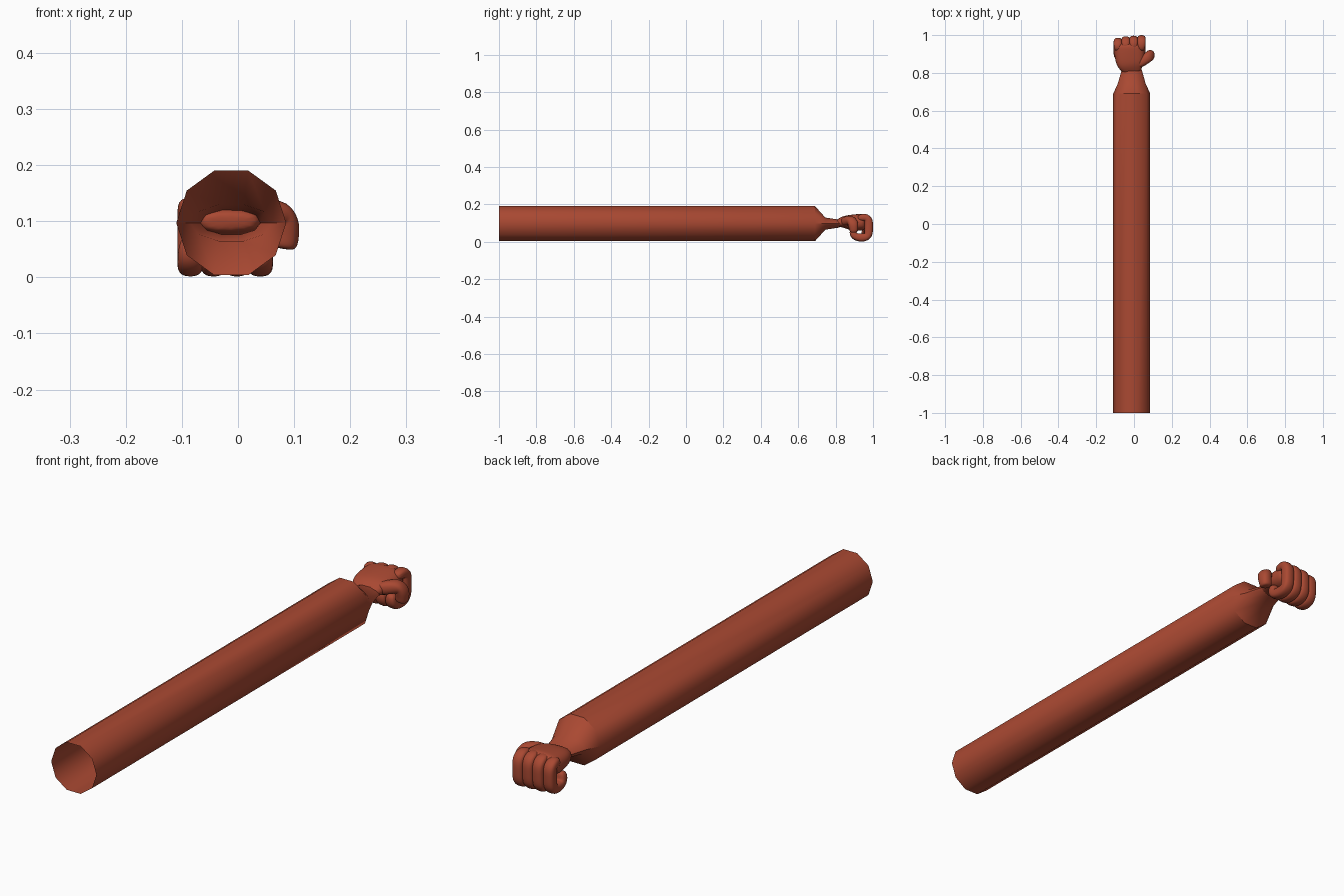
import bpy, bmesh, math
from mathutils import Vector

cube = bpy.data.objects.get("Cube")
if cube:
    bpy.data.objects.remove(cube)

mat = bpy.data.materials.new("brick_red")
mat.use_nodes = True
red = (0.40, 0.066, 0.032, 1)
mat.diffuse_color = red
mat.node_tree.nodes["Principled BSDF"].inputs["Base Color"].default_value = red


def loft(name, stations, ref, sides=12, power=1.0, cap=True, subsurf=0):
    """Skin rings along a path; each station is (x, y, z, half width along ref, half thickness)."""
    bm = bmesh.new()
    pts = [Vector(s[:3]) for s in stations]
    rings = []
    for i, s in enumerate(stations):
        t = (pts[min(i + 1, len(pts) - 1)] - pts[max(i - 1, 0)]).normalized()
        u = (ref - t * ref.dot(t)).normalized()
        v = t.cross(u)
        ring = []
        for k in range(sides):
            a = math.tau * k / sides
            c, d = math.cos(a), math.sin(a)
            c = math.copysign(abs(c) ** power, c)
            d = math.copysign(abs(d) ** power, d)
            ring.append(bm.verts.new(pts[i] + u * c * s[3] + v * d * s[4]))
        rings.append(ring)
    for a, b in zip(rings, rings[1:]):
        for k in range(sides):
            n = (k + 1) % sides
            bm.faces.new((a[k], a[n], b[n], b[k]))
    if cap:
        bm.faces.new(rings[0][::-1])
        bm.faces.new(rings[-1])
    bmesh.ops.recalc_face_normals(bm, faces=bm.faces)
    mesh = bpy.data.meshes.new(name)
    bm.to_mesh(mesh)
    bm.free()
    mesh.materials.append(mat)
    obj = bpy.data.objects.new(name, mesh)
    bpy.context.collection.objects.link(obj)
    if subsurf:
        mod = obj.modifiers.new("smooth", "SUBSURF")
        mod.levels = mod.render_levels = subsurf
    bpy.ops.object.select_all(action="DESELECT")
    obj.select_set(True)
    bpy.context.view_layer.objects.active = obj
    if subsurf:
        bpy.ops.object.shade_smooth()
    else:
        bpy.ops.object.shade_smooth_by_angle(angle=math.radians(40))
    return obj


X, Y = Vector((1, 0, 0)), Vector((0, 1, 0))
CX, CZ = -0.012, 0.097

# Long open ten-sided sleeve with a tapered, flattened cuff
loft("sleeve", [(CX, -1, CZ, 0.098, 0.098), (CX, 0.69, CZ, 0.098, 0.098),
                (CX, 0.745, CZ, 0.073, 0.034), (CX, 0.82, CZ, 0.052, 0.022)],
     X, sides=10, cap=False)

# Palm and back of the hand, widening from the wrist
loft("palm", [(CX, 0.80, 0.098, 0.045, 0.016), (CX, 0.815, 0.100, 0.054, 0.021),
              (-0.018, 0.84, 0.107, 0.073, 0.032), (-0.022, 0.88, 0.103, 0.083, 0.043),
              (-0.024, 0.93, 0.103, 0.083, 0.048), (-0.024, 0.965, 0.108, 0.080, 0.043)],
     X, power=0.75, subsurf=2)

# Four curled fingers, from the little finger to the index finger
for i, name in enumerate(("little", "ring", "middle", "index")):
    x = -0.085 + 0.0415 * i
    tip = (0.968, 0.976, 0.979, 0.982)[i]
    top = (0.126, 0.131, 0.133, 0.133)[i]
    w = 0.0235
    loft(name + "_finger", [(x, 0.915, top - 0.006, w * 0.8, 0.016), (x, tip - 0.022, top, w, 0.023),
                            (x, tip - 0.004, top - 0.014, w, 0.025), (x, tip - 0.005, 0.075, w, 0.023),
                            (x, tip - 0.006, 0.036, w, 0.025), (x, tip - 0.022, 0.022, w, 0.024),
                            (x, 0.915, 0.023, w, 0.023), (x, 0.892, 0.036, w, 0.022),
                            (x, 0.893, 0.075, w * 0.8, 0.018)],
         X, power=0.75, subsurf=2)

# Thumb bent outward, then down against the fist
loft("thumb", [(0.015, 0.835, 0.106, 0.018, 0.022), (0.05, 0.862, 0.112, 0.026, 0.027),
               (0.077, 0.886, 0.115, 0.030, 0.026), (0.087, 0.893, 0.098, 0.029, 0.025),
               (0.086, 0.896, 0.076, 0.026, 0.024), (0.083, 0.897, 0.057, 0.024, 0.024),
               (0.082, 0.897, 0.050, 0.016, 0.016)],
     Y, power=0.85, subsurf=2)
